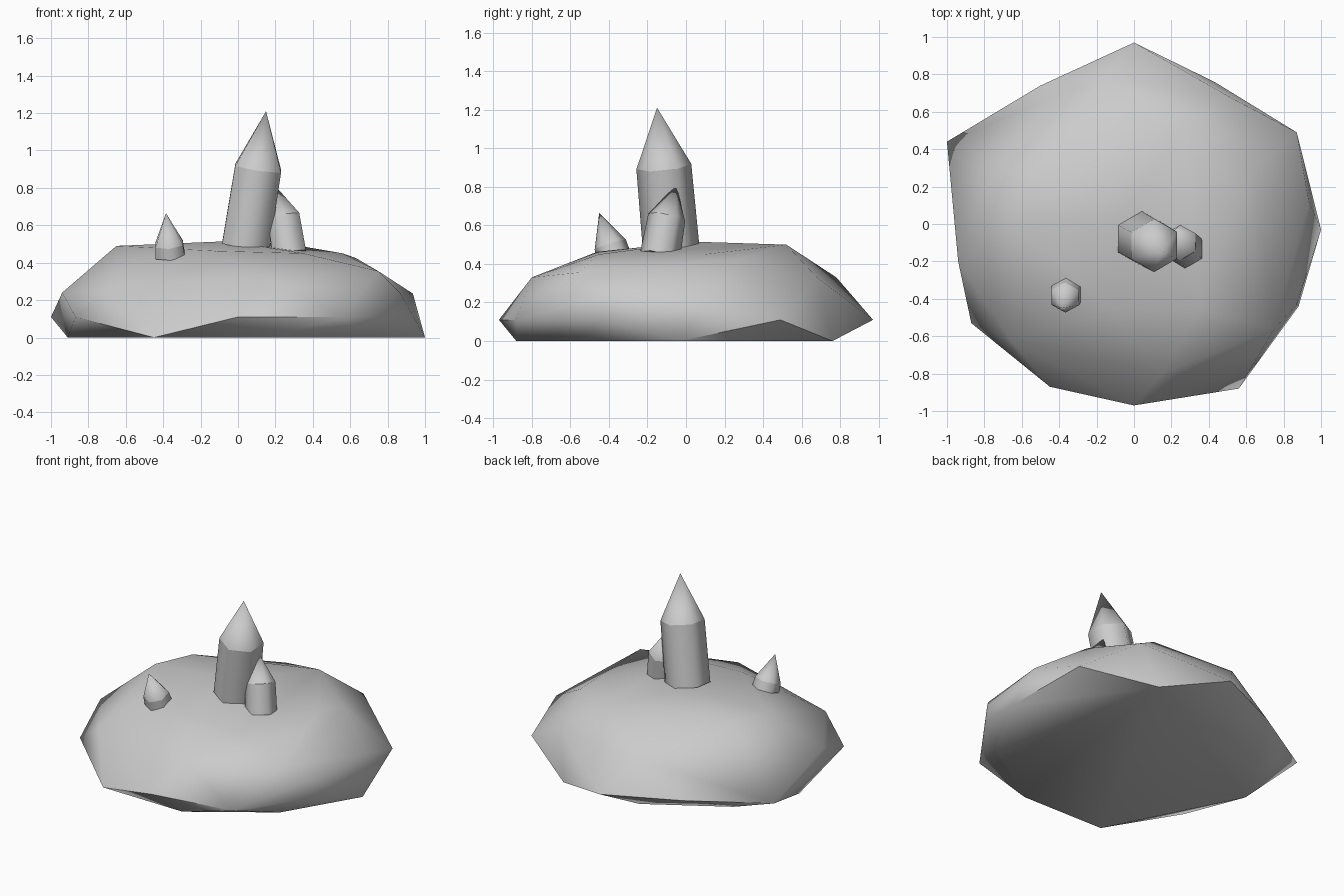
import bpy, bmesh, math
from mathutils import Vector

if "Cube" in bpy.data.objects:
    bpy.data.objects.remove(bpy.data.objects["Cube"])


def finish(bm, name, angle):
    bmesh.ops.recalc_face_normals(bm, faces=bm.faces[:])
    mesh = bpy.data.meshes.new(name)
    bm.to_mesh(mesh)
    bm.free()
    ob = bpy.data.objects.new(name, mesh)
    bpy.context.collection.objects.link(ob)
    bpy.ops.object.select_all(action='DESELECT')
    bpy.context.view_layer.objects.active = ob
    ob.select_set(True)
    bpy.ops.object.shade_smooth_by_angle(angle=math.radians(angle), keep_sharp_edges=True)
    return ob


# Boulder: convex shell around a flat foot, a wide rim, shoulders and a crown
foot = [(1, -.03), (.43, .76), (-.16, .75), (-.68, .44), (-.91, .03),
        (-.45, -.87), (.18, -.88), (.7, -.53)]
rim = [(.87, .49), (0, .97), (-.5, .74), (-1, .44), (-.87, -.53),
       (0, -.97), (.56, -.88), (.88, -.44)]
shoulders = [(.935, .12, .235), (.51, .68, .33), (-.17, .78, .33),
             (-.94, -.2, .24), (-.66, -.62, .27), (.15, -.8, .33),
             (.75, -.56, .355), (.87, -.43, .235)]
crown = [(-.65, .0, .49), (-.53, .25, .495), (.27, .52, .5), (.63, .28, .425),
         (.56, .1, .45), (.35, -.45, .45), (-.12, -.46, .463), (-.5, -.3, .445),
         (-.05, .05, .515)]
points = [(x, y, 0) for x, y in foot] + [(x, y, .11) for x, y in rim] + shoulders + crown

bm = bmesh.new()
for p in points:
    bm.verts.new(p)
bmesh.ops.convex_hull(bm, input=bm.verts[:])
bmesh.ops.delete(bm, geom=[v for v in bm.verts if not v.link_faces], context='VERTS')
finish(bm, "boulder", 60)


# Crystals: leaning six-sided columns with pointed tips
def crystal(name, base, shoulder, tip, r_base, r_shoulder):
    base, shoulder, tip = Vector(base), Vector(shoulder), Vector(tip)
    turn = Vector((0, 0, 1)).rotation_difference((tip - base).normalized())
    bm = bmesh.new()

    def ring(centre, r):
        angles = [math.radians(30 + 60 * k) for k in range(6)]
        return [bm.verts.new(centre + turn @ Vector((r * math.cos(a), r * math.sin(a), 0)))
                for a in angles]

    low, high, top = ring(base, r_base), ring(shoulder, r_shoulder), bm.verts.new(tip)
    bm.faces.new(low[::-1])
    for k in range(6):
        n = (k + 1) % 6
        bm.faces.new((low[k], low[n], high[n], high[k]))
        bm.faces.new((high[k], high[n], top))
        bm.edges.get((high[k], high[n])).smooth = False  # crisp shoulder
    finish(bm, name, 65)


crystal("large_crystal", (.042, -.078, .49), (.108, -.115, .905), (.15, -.15, 1.21), .147, .143)
crystal("medium_crystal", (.275, -.135, .44), (.245, -.1, .64), (.2, -.05, .81), .105, .098)
crystal("small_crystal", (-.363, -.375, .44), (-.368, -.393, .5), (-.385, -.45, .665), .09, .085)
